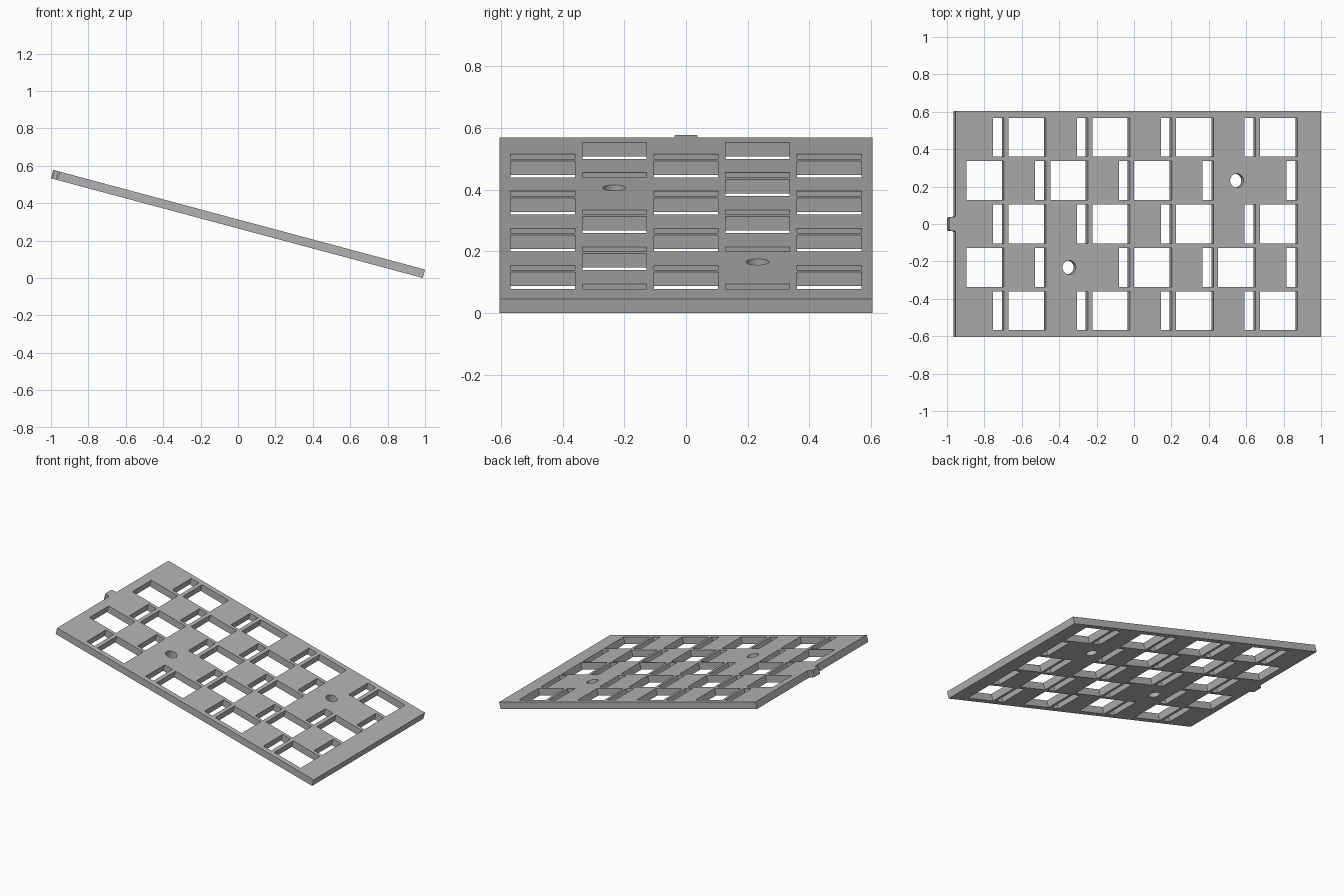
import bpy
from math import radians, sin, cos, tau

cube = bpy.data.objects.get("Cube")
if cube:
    bpy.data.objects.remove(cube, do_unlink=True)

TILT = radians(15)
THICK = 0.0466
LENGTH = 2.022      # plate without the tab
HALF_WIDTH = 0.605
PITCH = 0.232       # checkerboard cell size
HOLE = 0.208
SLOT = 0.061
MARGIN = 0.130      # from the low edge to the first column

grey = bpy.data.materials.new("plain_grey")
grey.use_nodes = True
colour = (0.45, 0.45, 0.45, 1)
grey.diffuse_color = colour
grey.node_tree.nodes["Principled BSDF"].inputs["Base Color"].default_value = colour

curve = bpy.data.curves.new("switch_plate", 'CURVE')
curve.dimensions = '2D'
curve.fill_mode = 'BOTH'
curve.extrude = THICK / 2


def loop(points):
    """Add one closed outline to the flat plate profile."""
    spline = curve.splines.new('POLY')
    spline.points.add(len(points) - 1)
    for p, (x, y) in zip(spline.points, points):
        p.co = (x, y, 0, 1)
    spline.use_cyclic_u = True


def rectangle(right, width, y):
    h = HOLE / 2
    loop([(right - width, y - h), (right, y - h), (right, y + h), (right - width, y + h)])


def circle(x, y, radius, sides=32):
    loop([(x + radius * cos(tau * i / sides), y + radius * sin(tau * i / sides))
          for i in range(sides)])


# Outer outline with the small end tab
half = [(0, HALF_WIDTH), (-LENGTH, HALF_WIDTH), (-LENGTH, 0.043),
        (-LENGTH - 0.008, 0.037), (-LENGTH - 0.028, 0.037), (-LENGTH - 0.036, 0.031)]
loop(half + [(x, -y) for x, y in reversed(half)])

# Checkerboard of square holes and narrow slots, two squares swapped for screw holes
screw_cells = {(1, 1), (5, -1)}
for row in range(-2, 3):
    for col in range(8):
        right, y = -MARGIN - col * PITCH, row * PITCH
        if (col, row) in screw_cells:
            circle(right - HOLE / 2, y, 0.037)
        elif (col + row) % 2 == 0:
            rectangle(right, HOLE, y)
        else:
            rectangle(right, SLOT, y)

plate = bpy.data.objects.new("switch_plate", curve)
bpy.context.collection.objects.link(plate)
curve.materials.append(grey)

# Tilt the plate so its low edge rests on the ground
plate.rotation_euler = (0, TILT, 0)
plate.location = (1 - THICK / 2 * sin(TILT), 0, THICK / 2 * cos(TILT))

# Turn the profile into a solid mesh
bpy.ops.object.select_all(action='DESELECT')
plate.select_set(True)
bpy.context.view_layer.objects.active = plate
bpy.ops.object.convert(target='MESH')
plate = bpy.context.object
bpy.ops.object.mode_set(mode='EDIT')
bpy.ops.mesh.select_all(action='SELECT')
bpy.ops.mesh.remove_doubles(threshold=0.0005)
bpy.ops.mesh.normals_make_consistent(inside=False)
bpy.ops.object.mode_set(mode='OBJECT')
bpy.ops.object.shade_smooth_by_angle(angle=radians(30))
